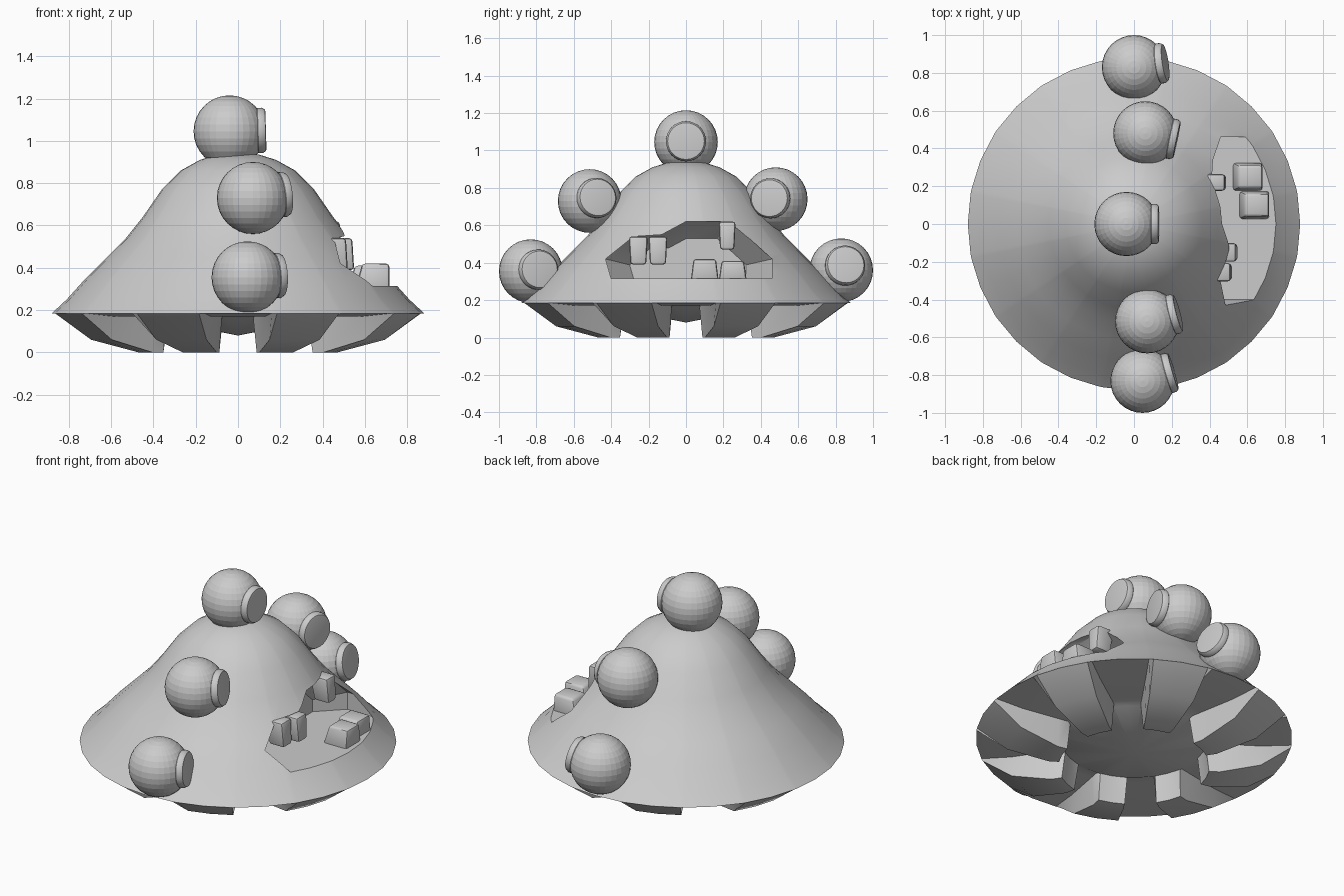
import bpy
import bmesh
import math
from mathutils import Vector, Matrix

cube = bpy.data.objects.get("Cube")
if cube:
    bpy.data.objects.remove(cube, do_unlink=True)

grey = bpy.data.materials.new("plain grey")
grey.use_nodes = True
TONE = (0.6, 0.6, 0.6, 1)
grey.diffuse_color = TONE
grey.node_tree.nodes["Principled BSDF"].inputs["Base Color"].default_value = TONE


def add(name, bm, smooth=None):
    """Turn a bmesh into a named object."""
    bmesh.ops.recalc_face_normals(bm, faces=bm.faces)
    mesh = bpy.data.meshes.new(name)
    bm.to_mesh(mesh)
    bm.free()
    mesh.materials.append(grey)
    ob = bpy.data.objects.new(name, mesh)
    bpy.context.collection.objects.link(ob)
    if smooth:
        shade(ob, smooth)
    return ob


def shade(ob, angle):
    bpy.ops.object.select_all(action="DESELECT")
    ob.select_set(True)
    bpy.context.view_layer.objects.active = ob
    bpy.ops.object.shade_smooth_by_angle(angle=math.radians(angle))


def loft(bm, rings, cap_start, cap_end):
    """Bridge closed rings of points; caps are a centre point or None."""
    rows = [[bm.verts.new(p) for p in ring] for ring in rings]
    n = len(rows[0])
    for a, b in zip(rows, rows[1:]):
        for i in range(n):
            j = (i + 1) % n
            bm.faces.new((a[i], a[j], b[j], b[i]))
    for row, tip in ((rows[0], cap_start), (rows[-1], cap_end)):
        if tip is None:
            bm.faces.new(row)
        else:
            v = bm.verts.new(tip)
            for i in range(n):
                bm.faces.new((row[i], row[(i + 1) % n], v))


# Body: bell profile above, eight radial feet below
bell = [(0.10, 0.935), (0.18, 0.91), (0.27, 0.86), (0.36, 0.77), (0.45, 0.64),
        (0.53, 0.54), (0.62, 0.45), (0.72, 0.35), (0.81, 0.25), (0.88, 0.185)]
foot = [(0.71, 0.06), (0.48, 0.0), (0.42, 0.0), (0.40, 0.16)]
gap = [(0.71, 0.17), (0.48, 0.17), (0.42, 0.17), (0.40, 0.16)]

columns = []
for sector in range(16):
    for offset in (-10.4, 0, 10.4):
        angle = math.radians(sector * 22.5 + offset)
        columns.append((angle, bell + (foot if sector % 2 else gap)))
rings = [[(p[k][0] * math.cos(a), p[k][0] * math.sin(a), p[k][1]) for a, p in columns]
         for k in range(len(bell) + len(foot))]
bm = bmesh.new()
loft(bm, rings, (0, 0, 0.94), (0, 0, 0.08))
body = add("body", bm)

# Mouth: a jagged opening cut into the +x side
outline = [(-0.40, 0.315), (-0.43, 0.42), (-0.28, 0.54), (-0.13, 0.55),
           (0.0, 0.62), (0.24, 0.62), (0.46, 0.42), (0.46, 0.315)]
bm = bmesh.new()
loft(bm, [[(x, y * s, 0.315 + (z - 0.315) * s) for y, z in outline]
          for x, s in ((1.0, 1), (0.42, 1), (0.28, 0.7))], None, None)
cutter = add("mouth_cutter", bm)
cutter.hide_render = True
cutter.hide_set(True)
cut = body.modifiers.new("mouth", "BOOLEAN")
cut.object = cutter
cut.solver = "EXACT"
bpy.context.view_layer.objects.active = body
bpy.ops.object.modifier_apply(modifier=cut.name)
bpy.data.objects.remove(cutter, do_unlink=True)
shade(body, 32)


# Teeth: tapered, bevelled blocks leaning outwards at the top or bottom
def tooth(name, centre, size, lean, taper):
    bm = bmesh.new()
    bmesh.ops.create_cube(bm, size=1)
    for v in bm.verts:
        if v.co.z * lean[1] > 0:
            v.co.x = v.co.x * taper + lean[0]
            v.co.y *= taper
        v.co = Vector(a * b for a, b in zip(v.co, size)) + Vector(centre)
    bmesh.ops.bevel(bm, geom=bm.edges[:], offset=0.015, segments=2,
                    profile=0.5, affect="EDGES")
    add(name, bm, 40)


tooth("upper_tooth_right", (0.45, -0.255, 0.465), (0.12, 0.10, 0.15), (0.15, -1), 0.85)
tooth("upper_tooth_middle", (0.48, -0.15, 0.465), (0.12, 0.10, 0.15), (0.15, -1), 0.85)
tooth("upper_tooth_left", (0.42, 0.22, 0.545), (0.12, 0.09, 0.15), (0.15, -1), 0.85)
tooth("lower_tooth_middle", (0.635, 0.10, 0.36), (0.16, 0.15, 0.12), (0.1, 1), 0.8)
tooth("lower_tooth_left", (0.60, 0.25, 0.355), (0.16, 0.15, 0.11), (0.1, 1), 0.8)

# Eyes: balls in a row over the body, each with a raised lens disc
eyes = [("front_low", (0.045, -0.83, 0.355), (0.17, 0.05, 0.01)),
        ("front_high", (0.07, -0.515, 0.73), (0.17, 0.045, 0.02)),
        ("top", (-0.04, 0.0, 1.045), (0.17, 0.0, 0.005)),
        ("back_high", (0.06, 0.48, 0.74), (0.17, -0.035, 0.005)),
        ("back_low", (0.0, 0.83, 0.36), (0.17, 0.025, 0.03))]
for name, centre, look in eyes:
    bm = bmesh.new()
    bmesh.ops.create_uvsphere(bm, u_segments=32, v_segments=16, radius=0.17,
                              matrix=Matrix.Translation(centre))
    add("eye_" + name, bm)

    turn = Vector(look).to_track_quat("Z", "Y").to_matrix().to_4x4()
    place = Matrix.Translation(centre) @ turn
    profile = [(0.095, 0.12), (0.107, 0.135), (0.107, 0.155), (0.098, 0.17),
               (0.088, 0.172)]
    circle = [math.tau * i / 32 for i in range(32)]
    bm = bmesh.new()
    loft(bm, [[place @ Vector((r * math.cos(a), r * math.sin(a), z)) for a in circle]
              for r, z in profile], None, None)
    add("lens_" + name, bm, 35)
